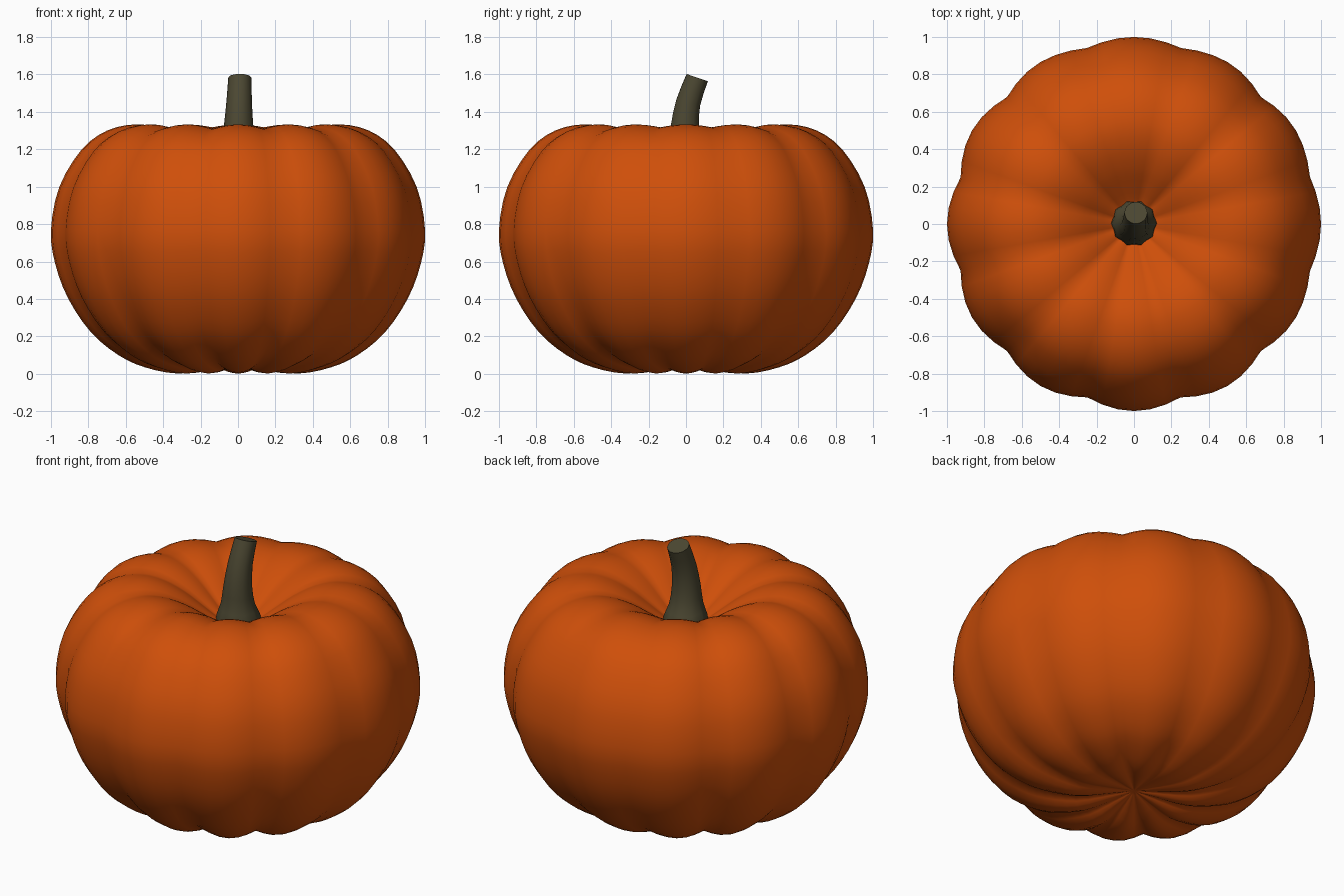
import bpy, bmesh, math
from mathutils import Vector

if "Cube" in bpy.data.objects:
    bpy.data.objects.remove(bpy.data.objects["Cube"])


def material(name, rgb):
    m = bpy.data.materials.new(name)
    m.diffuse_color = (*rgb, 1)
    m.use_nodes = True
    m.node_tree.nodes["Principled BSDF"].inputs["Base Color"].default_value = m.diffuse_color
    return m


def smooth_path(pts, steps):
    """Catmull-Rom curve through the points."""
    p = [Vector(v) for v in pts]
    p = [2 * p[0] - p[1]] + p + [2 * p[-1] - p[-2]]
    out = []
    for i in range(1, len(p) - 2):
        a, b, c, d = p[i - 1:i + 3]
        for k in range(steps):
            t = k / steps
            out.append(0.5 * (2 * b + (c - a) * t + (2 * a - 5 * b + 4 * c - d) * t * t
                              + (3 * b - a - 3 * c + d) * t ** 3))
    return out + [p[-2]]


def skin(name, rings, mat, angle):
    """Join rings of points into a closed surface; one-point rings are poles."""
    bm = bmesh.new()
    vs = [[bm.verts.new(p) for p in ring] for ring in rings]
    for lo, hi in zip(vs, vs[1:]):
        n = max(len(lo), len(hi))
        for i in range(n):
            j = (i + 1) % n
            if len(lo) == 1:
                bm.faces.new((lo[0], hi[j], hi[i]))
            elif len(hi) == 1:
                bm.faces.new((lo[i], lo[j], hi[0]))
            else:
                bm.faces.new((lo[i], lo[j], hi[j], hi[i]))
    for end in (vs[0], vs[-1]):
        if len(end) > 1:
            bm.faces.new(end)
    bmesh.ops.recalc_face_normals(bm, faces=bm.faces)
    me = bpy.data.meshes.new(name)
    bm.to_mesh(me)
    bm.free()
    ob = bpy.data.objects.new(name, me)
    bpy.context.collection.objects.link(ob)
    me.materials.append(mat)
    bpy.ops.object.select_all(action='DESELECT')
    ob.select_set(True)
    bpy.context.view_layer.objects.active = ob
    bpy.ops.object.shade_smooth_by_angle(angle=math.radians(angle))
    return ob


orange = material("pumpkin_orange", (0.62, 0.078, 0.003))
green = material("stem_green", (0.072, 0.064, 0.032))

# Pumpkin body: crest profile (radius, height) with twelve ribs cut inward
profile = smooth_path([
    (0, 0.05), (0.12, 0.028), (0.32, 0.001), (0.5, 0.035), (0.64, 0.1), (0.785, 0.22),
    (0.907, 0.4), (0.978, 0.59), (1.0, 0.77), (0.955, 1.0), (0.835, 1.2), (0.7, 1.3),
    (0.55, 1.333), (0.42, 1.312), (0.3, 1.255), (0.2, 1.185), (0.1, 1.115), (0, 1.08)], 3)
SEGMENTS, RIBS = 72, 12
rings = []
for i, p in enumerate(profile):
    if i in (0, len(profile) - 1):
        rings.append([(0, 0, p.y)])
        continue
    t = (profile[i + 1] - profile[i - 1]).normalized()
    inward = Vector((-t.y, t.x))
    if p.y < 0.77:
        depth = 0.04 * min(1, p.x / 0.4)
    else:
        depth = 0.04 * p.x ** 0.8
    ring = []
    for k in range(SEGMENTS):
        a = math.tau * k / SEGMENTS
        # the grooves on the right and back are shallower
        shallow = 0.65 if max(math.cos(a), math.sin(a)) > 0.866 else 1
        q = p + inward * depth * shallow * (1 - abs(math.cos(a * RIBS / 2)))
        ring.append((q.x * math.cos(a), q.x * math.sin(a), q.y))
    rings.append(ring)
skin("pumpkin_body", rings, orange, 80)

# Stem: fluted, flared at the foot and bent backwards (x, y, z, radius)
path = smooth_path([
    (0, 0.005, 1.08, 0.122), (0, 0.004, 1.15, 0.114), (0.001, -0.002, 1.22, 0.09),
    (0.003, -0.006, 1.32, 0.077), (0.006, 0.012, 1.45, 0.067),
    (0.01, 0.06, 1.583, 0.061)], 2)
rings = []
for i, p in enumerate(path):
    f = i / (len(path) - 1)
    tilt = 0.33 * f ** 1.5
    ring = []
    for k in range(20):
        a = math.tau * k / 20
        r = p[3] * (1 + (0.05 - 0.035 * f) * (-1) ** k)
        ring.append((p[0] + r * math.cos(a),
                     p[1] + r * math.sin(a) * math.cos(tilt),
                     p[2] - r * math.sin(a) * math.sin(tilt)))
    rings.append(ring)
skin("stem", rings, green, 65)
